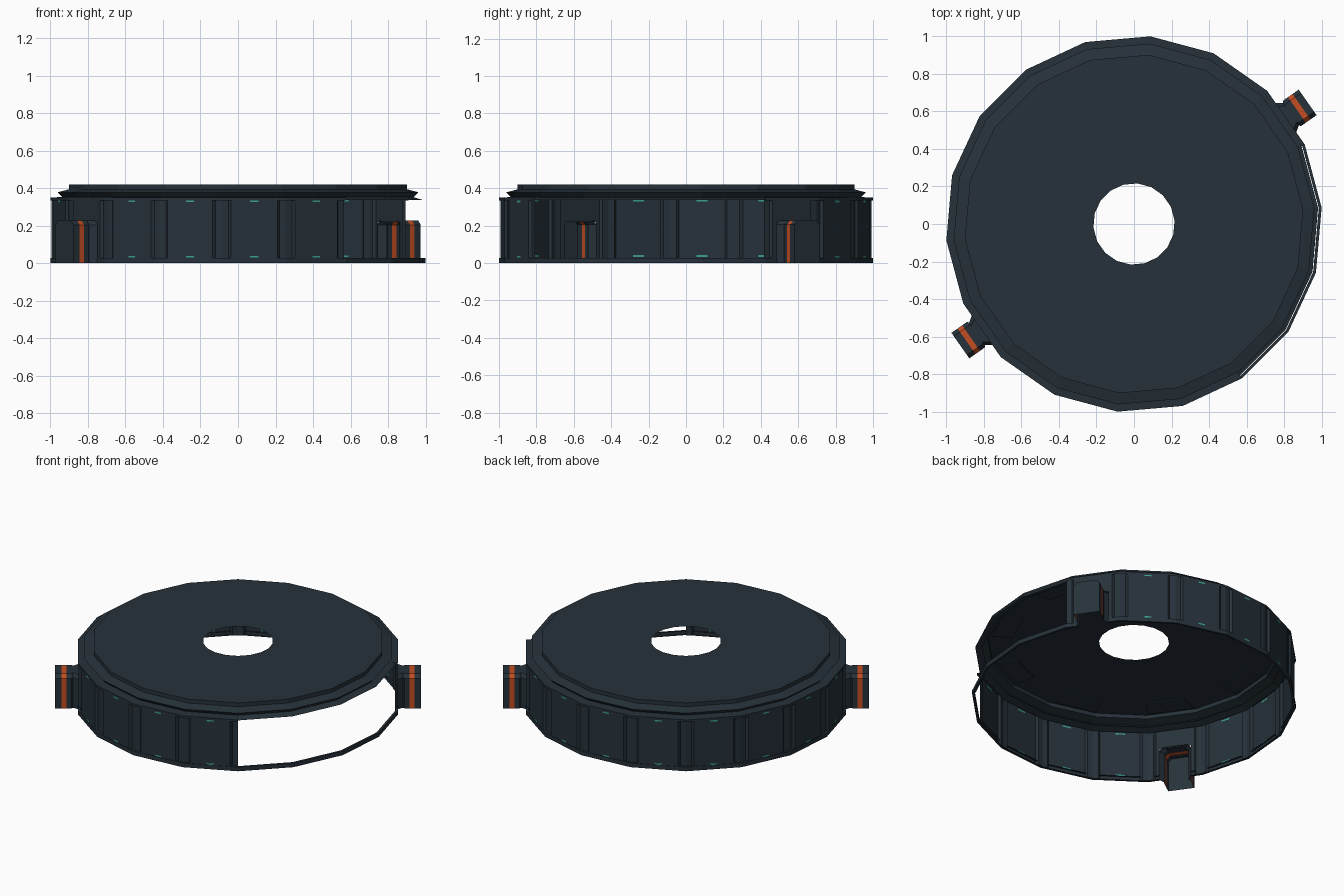
import bpy, math
from mathutils import Vector

if "Cube" in bpy.data.objects:
    bpy.data.objects.remove(bpy.data.objects["Cube"])

R = 1.004          # outer corner radius of the 18-sided drum
N = 18
A0 = 5             # first corner angle
OPEN = (14, 15, 16, 17, 0)[:4]   # indices of sides left open
APO = math.cos(math.radians(10))
START = [i for i in range(N) if (A0 + 20 * i) % 360 in (305, 325, 345, 5)]
HANDLE = [i for i in range(N) if (A0 + 20 * i) % 360 in (25, 205)]


def material(name, rgb):
    m = bpy.data.materials.new(name)
    m.diffuse_color = (*rgb, 1)
    m.use_nodes = True
    m.node_tree.nodes["Principled BSDF"].inputs["Base Color"].default_value = m.diffuse_color
    return m


SLATE = material("dark slate", (0.0195, 0.031, 0.042))
ORANGE = material("orange", (0.55, 0.075, 0.016))
TEAL = material("teal", (0.045, 0.36, 0.28))


def make(name, quads, mats=(SLATE,), idx=None):
    verts, faces = [], []
    for q in quads:
        faces.append(range(len(verts), len(verts) + len(q)))
        verts += [tuple(v) for v in q]
    me = bpy.data.meshes.new(name)
    me.from_pydata(verts, [], [list(f) for f in faces])
    for m in mats:
        me.materials.append(m)
    if idx:
        for p, i in zip(me.polygons, idx):
            p.material_index = i
    ob = bpy.data.objects.new(name, me)
    bpy.context.collection.objects.link(ob)
    return ob


def local(ang, r, w, z):
    """Point at distance r along a direction, w sideways from it."""
    a = math.radians(ang)
    return Vector((r * math.cos(a) - w * math.sin(a), r * math.sin(a) + w * math.cos(a), z))


def strip(ang, pts, z0, z1):
    """Vertical strip through (r, w) points."""
    return [(local(ang, *p, z0), local(ang, *q, z0), local(ang, *q, z1), local(ang, *p, z1))
            for p, q in zip(pts, pts[1:])]


def polar(a, r, z):
    return local(a, r, 0, z)


# drum wall with recessed joints at each corner
half = R * math.sin(math.radians(10))
apo = R * APO - 0.003
joint = 0.05
wall, ring, marks = [], [], []
for i in range(N):
    c = A0 + 20 * i + 10
    full = [(R * APO, -half), (R * APO, half)]
    slot = [[(R * APO, -half), (R * APO, -0.1)], [(R * APO, 0.1), (R * APO, half)]]
    for run in (slot if i in HANDLE else [full]):
        ring += strip(c, run, 0, 0.028)
        for z in (0, 0.028):
            (r0, w0), (r1, w1) = run
            ring.append((local(c, r0, w0, z), local(c, r1, w1, z),
                         local(c, r1 - 0.015, w1 * 0.985, z), local(c, r0 - 0.015, w0 * 0.985, z)))
    if i in START:
        continue
    rec = half - 0.003
    side = [(apo - 0.015, -rec), (apo - 0.015, -half + joint - 0.012), (apo, -half + joint),
            (apo, half - joint), (apo - 0.015, half - joint + 0.012), (apo - 0.015, rec)]
    if i in HANDLE:
        wall += strip(c, side[:3] + [(apo, -0.1)], 0, 0.35)
        wall += strip(c, [(apo, 0.1)] + side[3:], 0, 0.35)
        wall += strip(c, [(apo, -0.1), (apo, 0.1)], 0.22, 0.35)
    else:
        wall += strip(c, side, 0, 0.35)
        for z in (0.03, 0.325):
            marks += strip(c, [(apo + 0.002, -0.022), (apo + 0.002, 0.022)], z, z + 0.009)
            marks += strip(c, [(apo - 0.002, 0.03), (apo - 0.002, -0.03)], z + 0.003, z + 0.012)
    # top lip of the wall
    a, b = c - 10, c + 10
    ring += strip(c, full, 0.335, 0.35)
    ring.append((polar(a, R, 0.35), polar(b, R, 0.35), polar(b, 0.935, 0.353), polar(a, 0.935, 0.353)))
make("drum_wall", wall)
make("wall_rims", ring)
make("teal_marks", marks, (TEAL,))

# cover: stepped rim and flat top around a round hole
profile = [(0.985, 0.338), (0.94, 0.352), (0.965, 0.378), (0.905, 0.394), (0.905, 0.42)]
cover = []
for i in range(N):
    a, b = A0 + 20 * i, A0 + 20 * i + 20
    for (r0, z0), (r1, z1) in zip(profile, profile[1:]):
        cover.append((polar(a, r0, z0), polar(b, r0, z0), polar(b, r1, z1), polar(a, r1, z1)))
    cover.append((polar(a, 0.905, 0.42), polar(b, 0.905, 0.42),
                  polar(b, 0.217, 0.42), polar(a, 0.217, 0.42)))
make("top_cover", cover)

# shallow plates under the cover
plates = []
for i in range(0, N, 2):
    c = A0 + 20 * i + 10
    o = [(0.74, -0.12), (0.87, -0.15), (0.87, 0.15), (0.74, 0.12)]
    plates.append([local(c, *p, 0.412) for p in reversed(o)])
    plates += strip(c, o + o[:1], 0.412, 0.419)
make("underside_plates", plates)

# two hollow side lugs with an orange band
sections = [(apo - 0.005, 0.102), (1.02, 0.074), (1.03, 0.083), (1.06, 0.083), (1.09, 0.083), (1.13, 0.083)]


def arch(ang, r, h):
    return [local(ang, r, w, z) for w, z in
            ((-h, 0), (-h, 0.205), (-h + 0.022, 0.228), (h - 0.022, 0.228), (h, 0.205), (h, 0))]


for n, ang in enumerate((35, 215)):
    rows = [arch(ang, r, h) for r, h in sections]
    quads, idx = [], []
    for k, (s, t) in enumerate(zip(rows, rows[1:])):
        for j in range(5):
            quads.append((s[j], t[j], t[j + 1], s[j + 1]))
            idx.append(1 if k == 3 else 0)
    quads.append(list(reversed(rows[-1])))
    idx.append(0)
    make("side_lug_%d" % (n + 1), quads, (SLATE, ORANGE), idx)
